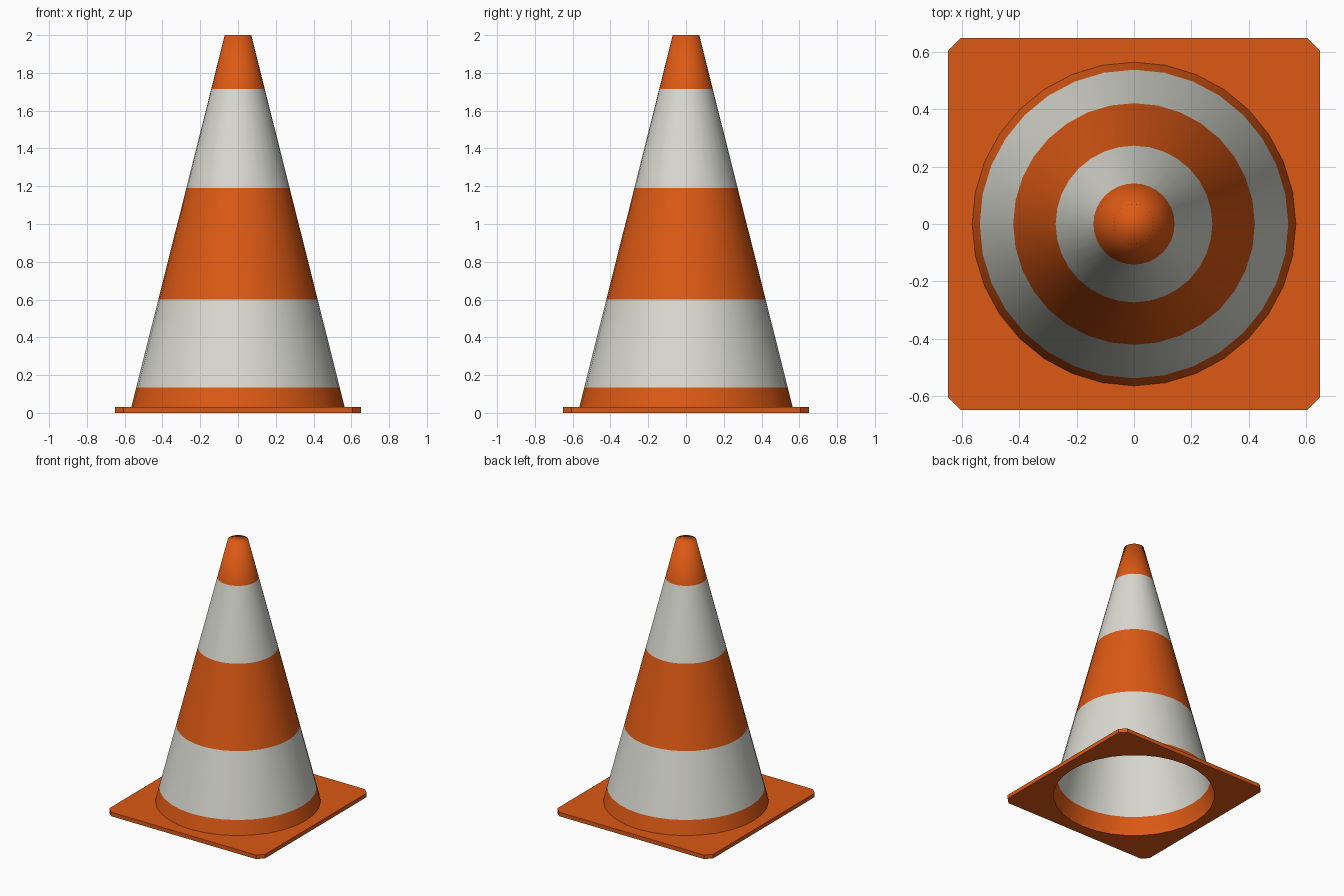
import bpy, bmesh, math

if "Cube" in bpy.data.objects:
    bpy.data.objects.remove(bpy.data.objects["Cube"])

SIDES = 32


def material(name, color):
    m = bpy.data.materials.new(name)
    m.diffuse_color = color
    m.use_nodes = True
    m.node_tree.nodes["Principled BSDF"].inputs["Base Color"].default_value = m.diffuse_color
    return m


orange = material("orange_plastic", (0.72, 0.10, 0.007, 1))
white = material("white_reflective", (0.70, 0.70, 0.64, 1))


def add_object(name, bm, mats):
    bmesh.ops.recalc_face_normals(bm, faces=bm.faces)
    me = bpy.data.meshes.new(name)
    bm.to_mesh(me)
    bm.free()
    for m in mats:
        me.materials.append(m)
    ob = bpy.data.objects.new(name, me)
    bpy.context.collection.objects.link(ob)
    return ob


def loop(bm, points):
    vs = [bm.verts.new(p) for p in points]
    for a, b in zip(vs, vs[1:] + vs[:1]):
        bm.edges.new((a, b))
    return vs


def circle(r, z):
    return [(r * math.cos(2 * math.pi * i / SIDES),
             r * math.sin(2 * math.pi * i / SIDES), z) for i in range(SIDES)]


# Hollow cone body with colour bands, open at the bottom and capped on top
PLATE_TOP, R_BOTTOM, R_TOP, HEIGHT = 0.03, 0.565, 0.07, 2.0
bm = bmesh.new()
rings = []
for z in (PLATE_TOP, 0.135, 0.6, 1.19, 1.715, HEIGHT):
    t = (z - PLATE_TOP) / (HEIGHT - PLATE_TOP)
    rings.append(loop(bm, circle(R_BOTTOM + (R_TOP - R_BOTTOM) * t, z)))
for band, (lo, hi) in enumerate(zip(rings, rings[1:])):
    for i in range(SIDES):
        j = (i + 1) % SIDES
        bm.faces.new((lo[i], lo[j], hi[j], hi[i])).material_index = band % 2
bm.faces.new(rings[-1])
for f in bm.faces:
    f.smooth = True
add_object("cone_body", bm, [orange, white])

# Square base plate with clipped corners and a round hole under the cone
H, C = 0.65, 0.605
bm = bmesh.new()
loop(bm, [(H, -C, 0), (H, C, 0), (C, H, 0), (-C, H, 0),
          (-H, C, 0), (-H, -C, 0), (-C, -H, 0), (C, -H, 0)])
loop(bm, circle(R_BOTTOM, 0))
bmesh.ops.triangle_fill(bm, use_beauty=True, use_dissolve=False,
                        edges=bm.edges[:], normal=(0, 0, 1))
# Keep only the area between outline and hole
inner = [f for f in bm.faces if f.calc_center_median().length < R_BOTTOM * 0.9]
if inner:
    bmesh.ops.delete(bm, geom=inner, context='FACES')
ext = bmesh.ops.extrude_face_region(bm, geom=bm.faces[:], use_keep_orig=True)
top = [g for g in ext["geom"] if isinstance(g, bmesh.types.BMVert)]
bmesh.ops.translate(bm, verts=top, vec=(0, 0, PLATE_TOP))
add_object("base_plate", bm, [orange])
